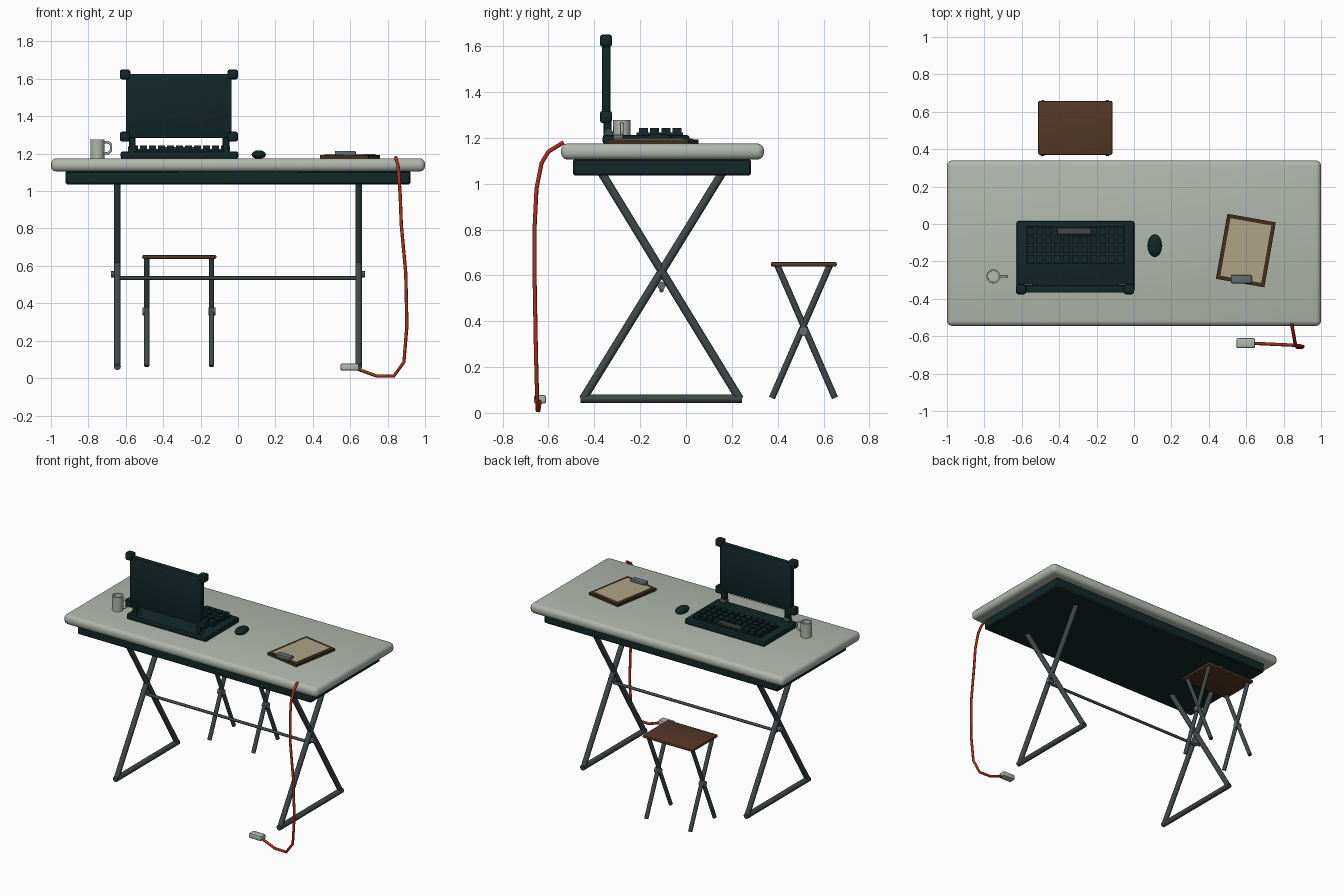
import bpy, bmesh, math
from mathutils import Vector, Matrix

if "Cube" in bpy.data.objects:
    bpy.data.objects.remove(bpy.data.objects["Cube"])


def mat(name, r, g, b):
    m = bpy.data.materials.new(name)
    m.diffuse_color = (r, g, b, 1)
    m.use_nodes = True
    m.node_tree.nodes["Principled BSDF"].inputs["Base Color"].default_value = m.diffuse_color
    return m


TOP = mat("pale grey green", 0.44, 0.48, 0.42)
DARK = mat("dark teal", 0.006, 0.020, 0.021)
STEEL = mat("dark steel", 0.050, 0.065, 0.065)
WOOD = mat("brown wood", 0.090, 0.040, 0.020)
BOARD = mat("dark brown", 0.050, 0.026, 0.010)
PAPER = mat("tan paper", 0.43, 0.37, 0.24)
METAL = mat("blue grey metal", 0.13, 0.15, 0.175)
RED = mat("red cable", 0.42, 0.025, 0.010)


def finish(name, bm, m, smooth=True):
    me = bpy.data.meshes.new(name)
    bmesh.ops.recalc_face_normals(bm, faces=bm.faces)
    bm.to_mesh(me)
    bm.free()
    me.materials.append(m)
    ob = bpy.data.objects.new(name, me)
    bpy.context.collection.objects.link(ob)
    if smooth:
        bpy.ops.object.select_all(action='DESELECT')
        ob.select_set(True)
        bpy.context.view_layer.objects.active = ob
        bpy.ops.object.shade_smooth_by_angle(angle=math.radians(40))
    return ob


def add_box(bm, lo, hi):
    lo, hi = Vector(lo), Vector(hi)
    mtx = Matrix.Translation((lo + hi) / 2) @ Matrix.Diagonal((*(hi - lo), 1))
    bmesh.ops.create_cube(bm, size=1, matrix=mtx)


def box(name, lo, hi, m, bevel=0.0, seg=2):
    bm = bmesh.new()
    add_box(bm, lo, hi)
    if bevel:
        bmesh.ops.bevel(bm, geom=bm.edges[:], offset=bevel, segments=seg,
                        profile=0.5, affect='EDGES')
    return finish(name, bm, m)


def rod(name, a, b, r, m, sides=12):
    a, b = Vector(a), Vector(b)
    d = b - a
    mtx = Matrix.Translation((a + b) / 2) @ d.to_track_quat('Z', 'Y').to_matrix().to_4x4()
    bm = bmesh.new()
    bmesh.ops.create_cone(bm, cap_ends=True, segments=sides, radius1=r, radius2=r,
                          depth=d.length, matrix=mtx)
    return finish(name, bm, m)


def tube(name, pts, r, m):
    cu = bpy.data.curves.new(name, 'CURVE')
    cu.dimensions = '3D'
    cu.bevel_depth = r
    cu.bevel_resolution = 2
    cu.use_fill_caps = True
    sp = cu.splines.new('POLY')
    sp.points.add(len(pts) - 1)
    for p, co in zip(sp.points, pts):
        p.co = (*co, 1)
    cu.materials.append(m)
    ob = bpy.data.objects.new(name, cu)
    bpy.context.collection.objects.link(ob)
    return ob


# Table: rounded top, apron, crossed legs with foot bars
box("table_top", (-1, -0.545, 1.105), (1, 0.34, 1.175), TOP, 0.028, 3)
box("table_apron", (-0.922, -0.493, 1.035), (0.922, 0.284, 1.108), DARK, 0.008, 1)
for s, side in ((-1, "left"), (1, "right")):
    x = s * 0.645
    rod(f"{side}_table_leg_a", (x, -0.45, 0.06), (x, 0.16, 1.05), 0.018, STEEL)
    rod(f"{side}_table_leg_b", (x, 0.235, 0.06), (x, -0.37, 1.05), 0.018, STEEL)
    rod(f"{side}_table_foot", (x, -0.46, 0.062), (x, 0.245, 0.062), 0.019, STEEL)
    rod(f"{side}_table_bolt", (x - s * 0.01, -0.107, 0.555), (x + s * 0.033, -0.107, 0.555),
        0.018, METAL, 8)
rod("table_crossbar", (-0.645, -0.107, 0.535), (0.645, -0.107, 0.535), 0.010, STEEL)

# Folding stool
box("stool_seat", (-0.512, 0.37, 0.638), (-0.116, 0.658, 0.658), WOOD, 0.007)
for s, x in ((-1, -0.488), (1, -0.142)):
    side = "left" if s < 0 else "right"
    rod(f"{side}_stool_leg_a", (x, 0.375, 0.065), (x, 0.628, 0.645), 0.014, STEEL)
    rod(f"{side}_stool_leg_b", (x, 0.650, 0.065), (x, 0.398, 0.645), 0.014, STEEL)
    rod(f"{side}_stool_bolt", (x - s * 0.016, 0.513, 0.357), (x + s * 0.022, 0.513, 0.357),
        0.021, METAL, 10)

# Laptop base and keyboard
box("laptop_base", (-0.628, -0.364, 1.172), (0.002, 0.016, 1.212), DARK, 0.012)
box("keyboard_tray", (-0.577, -0.215, 1.205), (-0.048, -0.012, 1.224), DARK)
keys = bmesh.new()
cols, pitch_x, pitch_y = 11, 0.048, 0.049
for row in range(4):
    for c in range(cols):
        if row == 0 and 3 <= c <= 6:
            continue
        kx, ky = -0.5765 + c * pitch_x, -0.063 - row * pitch_y
        add_box(keys, (kx + 0.005, ky + 0.005, 1.22), (kx + 0.043, ky + 0.044, 1.243))
finish("keys", keys, DARK, False)
box("space_bar", (-0.412, -0.058, 1.215), (-0.222, -0.02, 1.236), STEEL, 0.004, 1)

# Laptop screen, hinges and corner bumpers
box("laptop_screen", (-0.598, -0.367, 1.285), (-0.034, -0.330, 1.627), DARK, 0.006)
for side, x, hx in (("left", -0.604, -0.565), ("right", -0.028, -0.064)):
    box(f"{side}_hinge_post", (hx - 0.018, -0.360, 1.205), (hx + 0.018, -0.326, 1.30), DARK, 0.004, 1)
    rod(f"{side}_hinge_pin", (hx - 0.022, -0.338, 1.218), (hx + 0.022, -0.338, 1.218), 0.021, STEEL)
    for place, z in (("lower", 1.291), ("upper", 1.624)):
        box(f"{side}_{place}_bumper", (x - 0.028, -0.376, z - 0.027),
            (x + 0.028, -0.322, z + 0.027), DARK, 0.013)

# Mouse
bm = bmesh.new()
bmesh.ops.create_uvsphere(bm, u_segments=20, v_segments=12, radius=1,
                          matrix=Matrix.Translation((0.111, -0.116, 1.195)) @
                          Matrix.Diagonal((0.038, 0.06, 0.023, 1)))
finish("mouse", bm, DARK)

# Mug: lathed cup with a handle
bm = bmesh.new()
profile = [(0, 1.174), (0.037, 1.174), (0.038, 1.277), (0.030, 1.277), (0.029, 1.186), (0, 1.186)]
vs = [bm.verts.new((r, 0, z)) for r, z in profile]
es = [bm.edges.new(p) for p in zip(vs, vs[1:])]
bmesh.ops.spin(bm, geom=vs + es, cent=(0, 0, 0), axis=(0, 0, 1), angle=2 * math.pi, steps=20)
bmesh.ops.remove_doubles(bm, verts=bm.verts[:], dist=1e-4)
bmesh.ops.translate(bm, verts=bm.verts[:], vec=(-0.752, -0.28, 0))
finish("mug", bm, TOP)
handle = [(-0.722, 1.262), (-0.695, 1.262), (-0.679, 1.250), (-0.679, 1.216),
          (-0.695, 1.202), (-0.722, 1.202)]
tube("mug_handle", [(x, -0.28, z) for x, z in handle], 0.007, TOP)

# Clipboard with paper and clip
for name, w, h, z0, z1, m in (("clipboard", 0.263, 0.353, 1.172, 1.192, BOARD),
                              ("paper", 0.222, 0.312, 1.190, 1.197, PAPER)):
    ob = box(name, (-w / 2, -h / 2, z0), (w / 2, h / 2, z1), m)
    ob.location = (0.598, -0.142, 0)
    ob.rotation_euler.z = -0.175
box("clipboard_clip", (0.518, -0.317, 1.19), (0.63, -0.273, 1.215), METAL, 0.006)

# Hanging cable and its plug
tube("cable", [(0.843, -0.535, 1.180), (0.855, -0.60, 1.140), (0.860, -0.63, 1.09),
               (0.867, -0.652, 0.98), (0.873, -0.66, 0.82), (0.897, -0.66, 0.56),
               (0.903, -0.655, 0.28), (0.887, -0.65, 0.085), (0.833, -0.647, 0.011),
               (0.742, -0.643, 0.011), (0.64, -0.638, 0.048)], 0.009, RED)
box("plug", (0.547, -0.664, 0.040), (0.648, -0.610, 0.078), TOP, 0.010)
